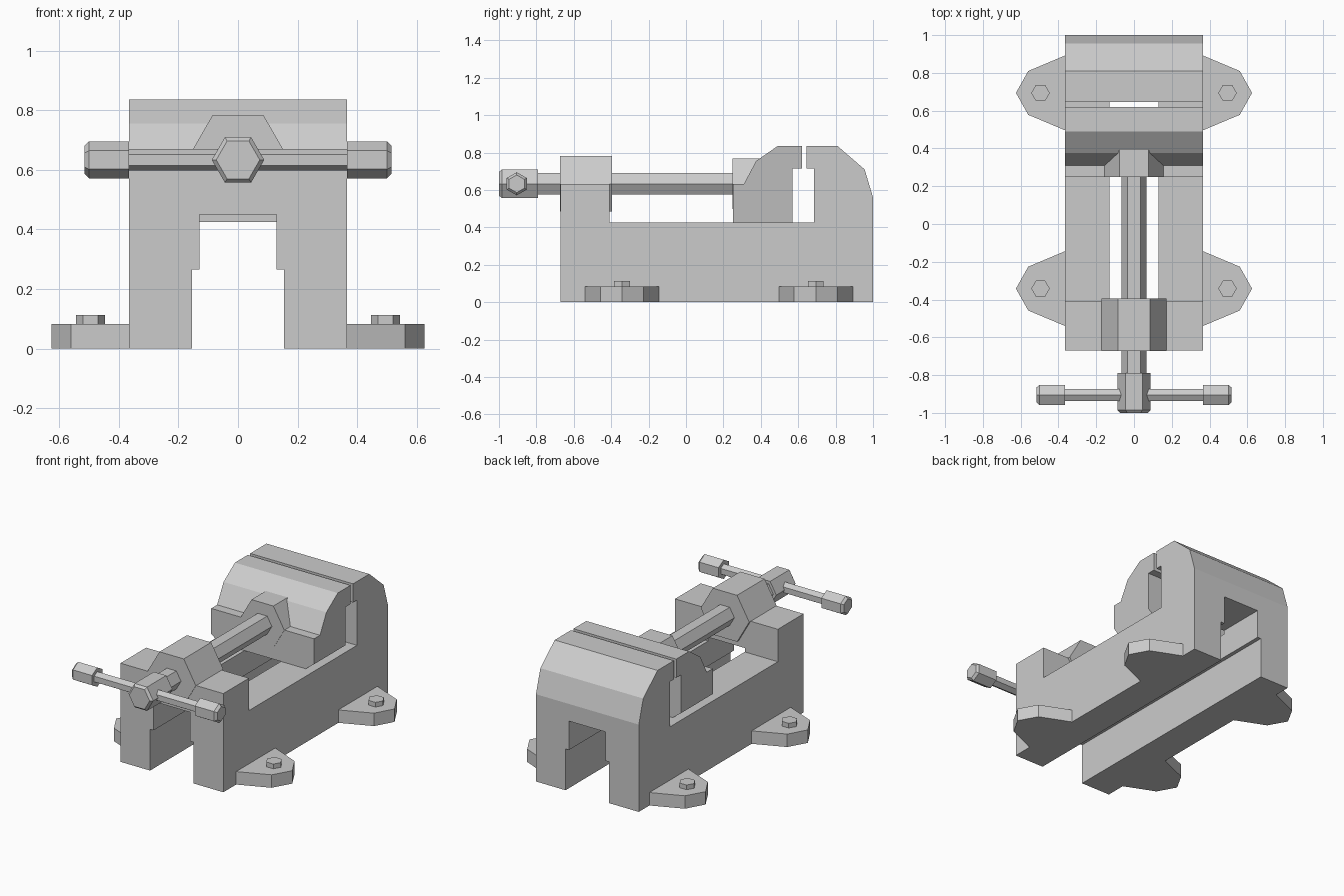
import bpy, bmesh, math
from mathutils import Matrix, Vector

cube = bpy.data.objects.get("Cube")
if cube:
    bpy.data.objects.remove(cube)

steel = bpy.data.materials.new("grey steel")
steel.use_nodes = True
steel.diffuse_color = (0.6, 0.6, 0.6, 1)
steel.node_tree.nodes["Principled BSDF"].inputs["Base Color"].default_value = (0.6, 0.6, 0.6, 1)

SCREW_Z = 0.633
HANDLE_Y = -0.905


def finish(name, bm):
    bmesh.ops.recalc_face_normals(bm, faces=bm.faces)
    mesh = bpy.data.meshes.new(name)
    bm.to_mesh(mesh)
    bm.free()
    mesh.materials.append(steel)
    obj = bpy.data.objects.new(name, mesh)
    bpy.context.collection.objects.link(obj)
    return obj


def prism(points, start, end):
    """Extrude a closed outline of 3D points from start to end offset."""
    bm = bmesh.new()
    a = [bm.verts.new(Vector(p) + Vector(start)) for p in points]
    b = [bm.verts.new(Vector(p) + Vector(end)) for p in points]
    bm.faces.new(a)
    bm.faces.new(b[::-1])
    for i in range(len(a)):
        j = (i + 1) % len(a)
        bm.faces.new((a[i], a[j], b[j], b[i]))
    return bm


def hex_bar(name, axis, centre, lo, hi, radius, turn=0, bevel=None):
    """Six-sided bar along an axis; bevel narrows the chosen end ('lo' or 'hi')."""
    rings = [(lo, radius), (hi, radius)]
    if bevel == "lo":
        rings = [(lo, radius - 0.015), (lo + 0.015, radius), (hi, radius)]
    elif bevel == "hi":
        rings = [(lo, radius), (hi - 0.015, radius), (hi, radius - 0.015)]
    bm = bmesh.new()
    loops = []
    for t, r in rings:
        loop = []
        for i in range(6):
            ang = turn + i * math.pi / 3
            u, v = centre[0] + r * math.cos(ang), centre[1] + r * math.sin(ang)
            co = {"x": (t, u, v), "y": (u, t, v), "z": (u, v, t)}[axis]
            loop.append(bm.verts.new(co))
        loops.append(loop)
    bm.faces.new(loops[0])
    bm.faces.new(loops[-1])
    for a, b in zip(loops, loops[1:]):
        for i in range(6):
            j = (i + 1) % 6
            bm.faces.new((a[i], a[j], b[j], b[i]))
    return finish(name, bm)


# Body with fixed rear jaw
W = 0.365
side = [(-0.67, 0), (1, 0), (1, 0.56), (0.955, 0.71), (0.81, 0.835), (0.645, 0.835),
        (0.645, 0.715), (0.685, 0.715), (0.685, 0.425), (-0.41, 0.425), (-0.41, SCREW_Z),
        (-0.67, SCREW_Z)]
body = finish("body", prism([(0, y, z) for y, z in side], (-W, 0, 0), (W, 0, 0)))

# Stepped slot running the full length
half = [(0.155, -0.1), (0.155, 0.265), (0.13, 0.265), (0.13, 0.45)]
slot = half + [(-x, z) for x, z in reversed(half)]
cutter = finish("slot_cutter", prism([(x, 0, z) for x, z in slot], (0, -1.2, 0), (0, 1.2, 0)))
cutter.hide_render = True
cutter.hide_viewport = True
cut = body.modifiers.new("slot", "BOOLEAN")
cut.operation = "DIFFERENCE"
cut.solver = "EXACT"
cut.object = cutter

# Sliding jaw, narrowed along its lower edge
jaw = [(0.25, 0.425), (0.57, 0.425), (0.57, 0.47), (0.57, 0.715), (0.62, 0.715),
       (0.62, 0.835), (0.49, 0.835), (0.375, 0.755), (0.31, SCREW_Z), (0.25, SCREW_Z),
       (0.25, 0.47)]
bm = prism([(0, y, z) for y, z in jaw], (-W, 0, 0), (W, 0, 0))
for v in bm.verts:
    if v.co.z < 0.44:
        v.co.x *= 0.84
finish("sliding_jaw", bm)

# Screw, its housings and head
hex_bar("screw", "y", (0, SCREW_Z), -0.82, 0.3, 0.067)
hex_bar("screw_housing", "y", (0, SCREW_Z), -0.673, -0.395, 0.172)
hex_bar("jaw_socket", "y", (0, SCREW_Z), 0.248, 0.4, 0.155)
hex_bar("screw_head", "y", (0, SCREW_Z), -1, -0.79, 0.088, 0, "lo")

# Turning handle with grips
hex_bar("handle_bar", "x", (HANDLE_Y, SCREW_Z), -0.4, 0.4, 0.036, math.pi / 6)
hex_bar("left_grip", "x", (HANDLE_Y, SCREW_Z), 0.365, 0.515, 0.062, math.pi / 6, "hi")
hex_bar("right_grip", "x", (HANDLE_Y, SCREW_Z), -0.515, -0.365, 0.062, math.pi / 6, "lo")

# Mounting lugs and their bolts
lug = [(W, 0.198), (0.56, 0.116), (0.625, 0), (0.56, -0.116), (W, -0.198)]
for sx, s_name in ((1, "left"), (-1, "right")):
    for cy, y_name in ((-0.342, "front"), (0.694, "rear")):
        outline = [(sx * x, cy + y, 0) for x, y in lug]
        finish(f"{y_name}_{s_name}_lug", prism(outline, (0, 0, 0), (0, 0, 0.083)))
        hex_bar(f"{y_name}_{s_name}_bolt", "z", (sx * 0.495, cy), 0.07, 0.113, 0.049)
